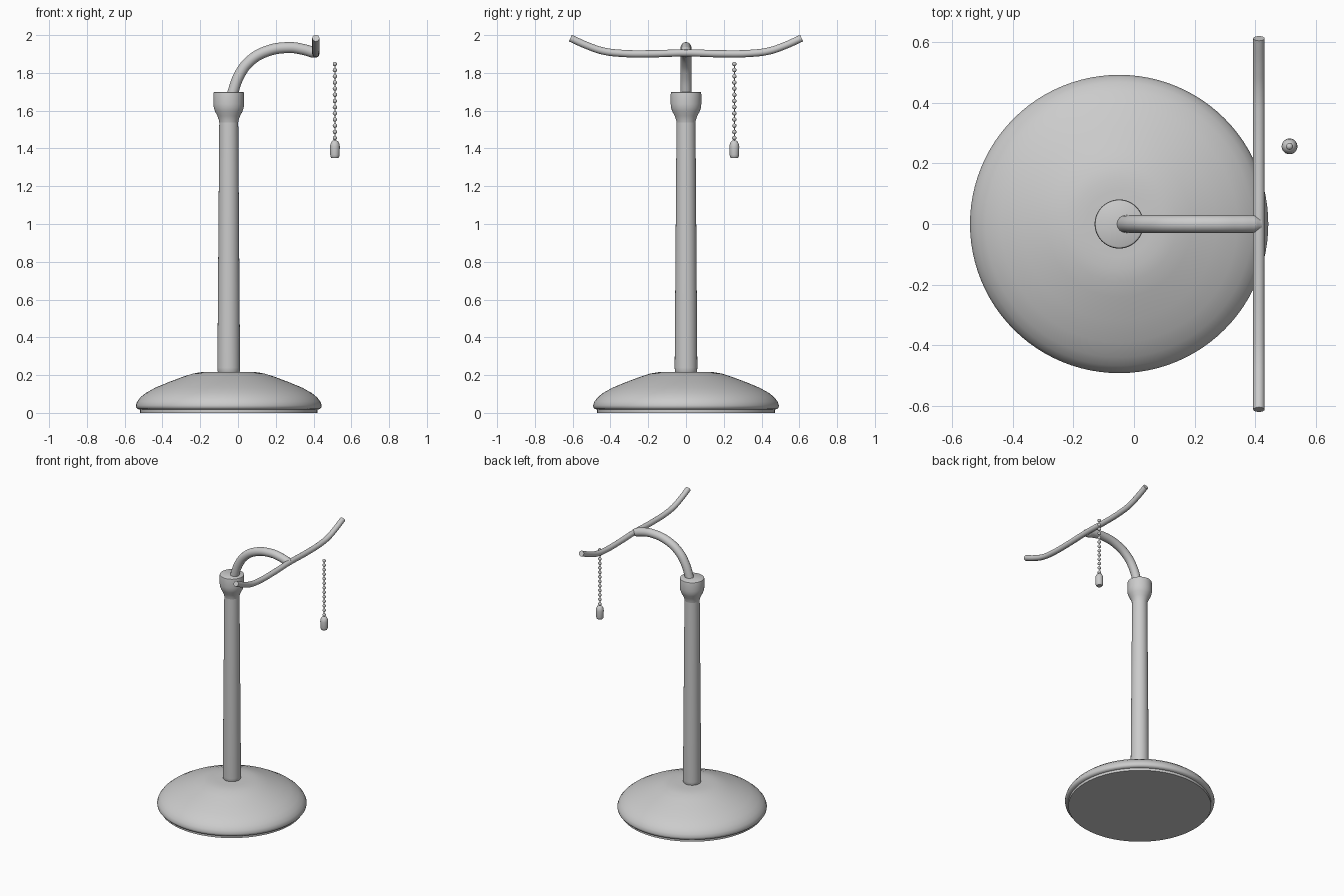
import bpy, math

if "Cube" in bpy.data.objects:
    bpy.data.objects.remove(bpy.data.objects["Cube"])

CX = -0.049  # axis of the base and stem


def finish(obj, angle=40):
    bpy.ops.object.select_all(action='DESELECT')
    obj.select_set(True)
    bpy.context.view_layer.objects.active = obj
    bpy.ops.object.shade_smooth_by_angle(angle=math.radians(angle))


def lathe(name, profile, x, y, n=64):
    """Revolve (radius, z) points, bottom to top, with flat caps."""
    verts = [(r * math.cos(2 * math.pi * i / n), r * math.sin(2 * math.pi * i / n), z)
             for r, z in profile for i in range(n)]
    faces = [(k * n + i, k * n + (i + 1) % n, (k + 1) * n + (i + 1) % n, (k + 1) * n + i)
             for k in range(len(profile) - 1) for i in range(n)]
    faces += [tuple(reversed(range(n))), tuple(range(len(verts) - n, len(verts)))]
    me = bpy.data.meshes.new(name)
    me.from_pydata(verts, [], faces)
    obj = bpy.data.objects.new(name, me)
    obj.location = (x, y, 0)
    bpy.context.collection.objects.link(obj)
    finish(obj)
    return obj


def tube(name, points, radius, tips=None):
    """Round capped tube along a smooth path; tips scales the last radius."""
    cu = bpy.data.curves.new(name, 'CURVE')
    cu.dimensions = '3D'
    cu.bevel_depth = radius
    cu.bevel_resolution = 6
    cu.use_fill_caps = True
    sp = cu.splines.new('BEZIER')
    sp.resolution_u = 8
    sp.bezier_points.add(len(points) - 1)
    for bp, p in zip(sp.bezier_points, points):
        bp.co = p
        bp.handle_left_type = bp.handle_right_type = 'AUTO'
    if tips:
        sp.bezier_points[-1].radius = tips
    obj = bpy.data.objects.new(name, cu)
    bpy.context.collection.objects.link(obj)
    bpy.ops.object.select_all(action='DESELECT')
    obj.select_set(True)
    bpy.context.view_layer.objects.active = obj
    bpy.ops.object.convert(target='MESH')
    finish(bpy.context.view_layer.objects.active)


# Domed base with recessed foot
lathe("base", [(0.47, 0), (0.47, 0.018), (0.482, 0.02), (0.49, 0.028), (0.492, 0.04),
               (0.485, 0.06), (0.468, 0.082), (0.44, 0.105), (0.39, 0.133), (0.32, 0.162),
               (0.24, 0.192), (0.19, 0.208), (0.15, 0.215), (0.11, 0.217), (0.03, 0.217)],
      CX, 0, 96)

# Tapered stem
lathe("stem", [(0.054, 0.21), (0.059, 0.222), (0.06, 0.24), (0.05, 1.56)], CX, 0)

# Flared collar on top of the stem
lathe("collar", [(0.049, 1.53), (0.052, 1.55), (0.06, 1.572), (0.072, 1.595), (0.079, 1.615),
                 (0.081, 1.635), (0.081, 1.688), (0.079, 1.697), (0.074, 1.70)], CX, 0)

# Curved arm
tube("arm", [(-0.036, 0, 1.66), (-0.026, 0, 1.70), (0.008, 0, 1.79), (0.055, 0, 1.855),
             (0.14, 0, 1.91), (0.27, 0, 1.934), (0.35, 0, 1.923), (0.395, 0, 1.91),
             (0.417, 0, 1.904)], 0.029, 0.75)

# Upswept crossbar
half = [(0.19, 1.901), (0.35, 1.904), (0.44, 1.916), (0.52, 1.943), (0.612, 1.984)]
path = [(-y, z) for y, z in reversed(half)] + [(0, 1.906)] + half
tube("crossbar", [(0.412, y, z) for y, z in path], 0.019)

# Pull chain: beads, thin cord and pull knob
PX, PY = 0.513, 0.256
for i in range(13):
    bpy.ops.mesh.primitive_uv_sphere_add(segments=16, ring_count=10, radius=0.0115,
                                         location=(PX, PY, 1.455 + i * 0.0327))
    bead = bpy.context.object
    bead.name = f"chain_bead_{i + 1}"
    finish(bead, 60)
lathe("chain_cord", [(0.003, 1.43), (0.003, 1.85)], PX, PY, 10)
lathe("pull_knob", [(0.019, 1.35), (0.023, 1.356), (0.025, 1.366), (0.026, 1.41), (0.024, 1.423),
                    (0.017, 1.437), (0.009, 1.443)], PX, PY, 32)
